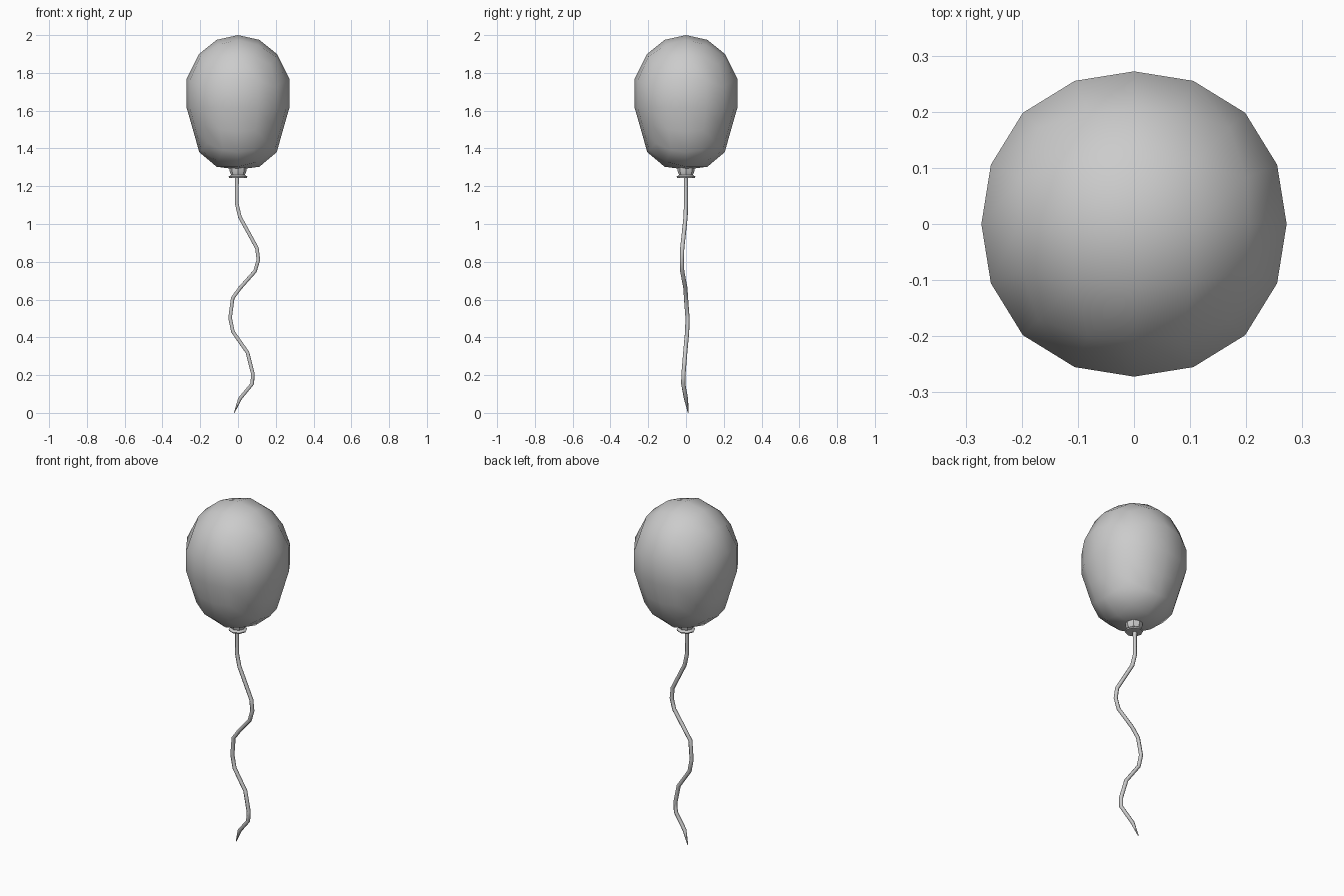
import bpy, bmesh, math
from mathutils import Vector

if "Cube" in bpy.data.objects:
    bpy.data.objects.remove(bpy.data.objects["Cube"])


def finish(bm, name):
    bmesh.ops.recalc_face_normals(bm, faces=bm.faces)
    mesh = bpy.data.meshes.new(name)
    bm.to_mesh(mesh)
    bm.free()
    for p in mesh.polygons:
        p.use_smooth = True
    obj = bpy.data.objects.new(name, mesh)
    bpy.context.collection.objects.link(obj)
    return obj


# Balloon: a 4x4-per-side cube sphere bent to this profile (radius, z),
# sampled every 22.5 degrees of latitude from bottom to top
PROFILE = [(0, 1.288), (0.113, 1.303), (0.205, 1.38), (0.236, 1.49), (0.272, 1.615),
           (0.272, 1.77), (0.206, 1.90), (0.113, 1.975), (0, 2.0)]


def profile_at(lat):
    t = (lat + math.pi / 2) / (math.pi / 8)
    i = min(max(int(t + 1e-5), 0), len(PROFILE) - 2)
    f = t - i
    (r0, z0), (r1, z1) = PROFILE[i], PROFILE[i + 1]
    return r0 + (r1 - r0) * f, z0 + (z1 - z0) * f


bm = bmesh.new()
bmesh.ops.create_cube(bm, size=2)
bmesh.ops.subdivide_edges(bm, edges=bm.edges, cuts=3, use_grid_fill=True)
for v in bm.verts:
    d = Vector([math.tan(c * math.pi / 4) for c in v.co]).normalized()
    r, z = profile_at(math.asin(max(-1, min(1, d.z))))
    a = math.atan2(d.y, d.x)
    r *= 1 + 0.03 * math.sin(2 * a) ** 2      # slightly boxy plan
    v.co = (r * math.cos(a), r * math.sin(a), z)
finish(bm, "balloon")

# Neck: short lathed collar with a flared, closed lip
SIDES = 8
bm = bmesh.new()
rings = []
for r, z in [(0.045, 1.31), (0.045, 1.28), (0.037, 1.26), (0.05, 1.251), (0.047, 1.244)]:
    rings.append([bm.verts.new((r * math.cos(math.tau * i / SIDES),
                                r * math.sin(math.tau * i / SIDES), z)) for i in range(SIDES)])
for a, b in zip(rings, rings[1:]):
    for i in range(SIDES):
        j = (i + 1) % SIDES
        bm.faces.new((a[i], a[j], b[j], b[i]))
bm.faces.new(rings[-1])
neck = finish(bm, "neck")
bpy.context.view_layer.objects.active = neck
neck.select_set(True)
bpy.ops.object.shade_smooth_by_angle(angle=math.radians(40))

# String: wavy thin tube tapering at its loose end
PATH = [(-0.005, 0, 1.25), (-0.007, 0, 1.11), (0.01, -0.002, 1.037), (0.10, -0.02, 0.873),
        (0.108, -0.022, 0.81), (0.09, -0.02, 0.75), (0.01, -0.003, 0.66), (-0.028, 0, 0.608),
        (-0.042, 0.008, 0.503), (-0.027, 0.006, 0.43), (0.05, -0.004, 0.32),
        (0.078, -0.013, 0.21), (0.076, -0.015, 0.155), (0.01, 0, 0.075), (-0.02, 0.012, 0.0)]
curve = bpy.data.curves.new("string", 'CURVE')
curve.dimensions = '3D'
curve.bevel_depth = 0.011
curve.bevel_resolution = 1
curve.use_fill_caps = True
spline = curve.splines.new('POLY')
spline.points.add(len(PATH) - 1)
for p, co in zip(spline.points, PATH):
    p.co = (*co, 1)
spline.points[-1].radius = 0.2
spline.use_smooth = True
bpy.context.collection.objects.link(bpy.data.objects.new("string", curve))
